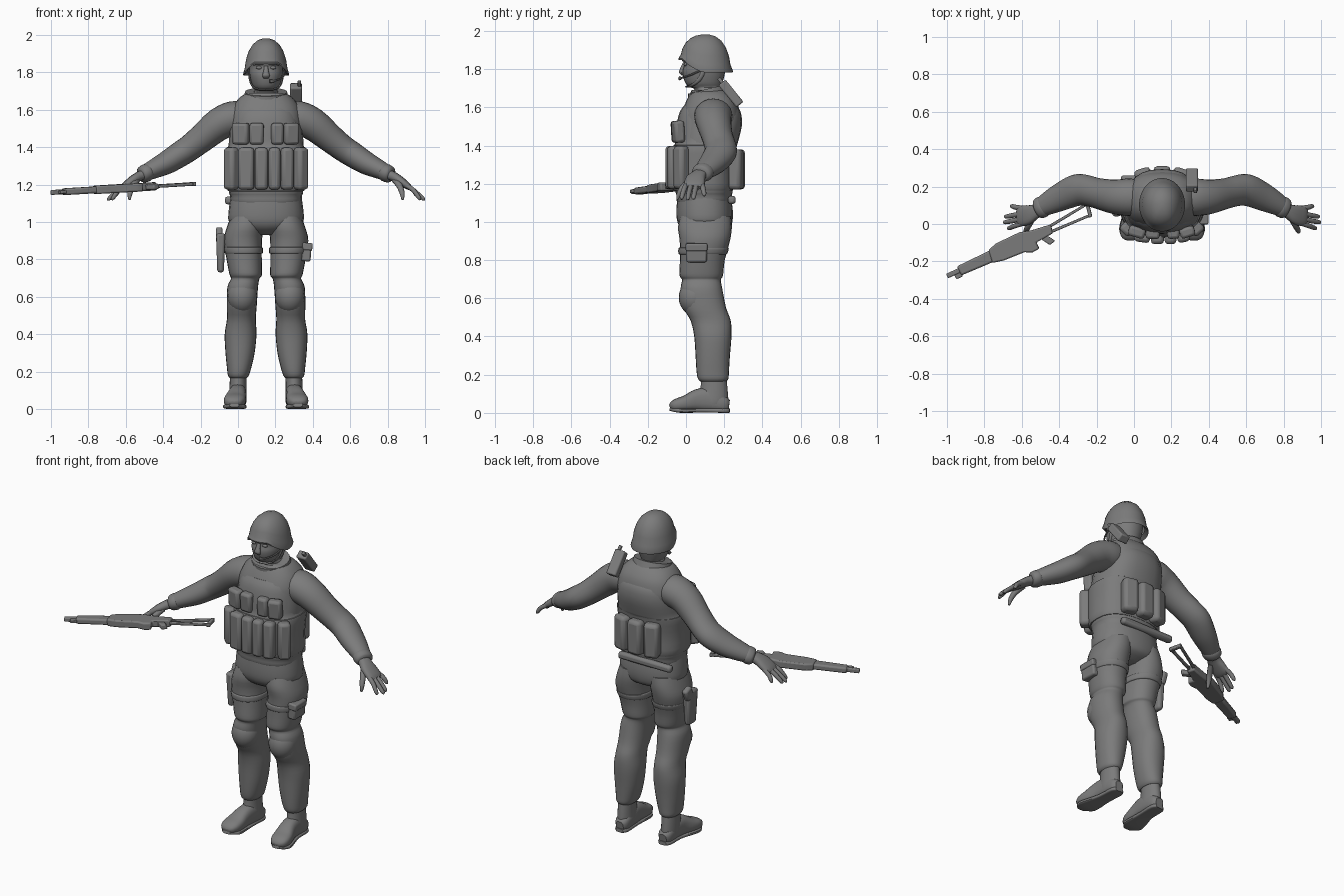
import bpy, bmesh, math
from mathutils import Vector, Matrix

CX = 0.15  # body centre line; parts use x measured from it
grey = bpy.data.materials.new("dull grey")
grey.diffuse_color = (0.2, 0.2, 0.2, 1)


def finish(name, bm, offset=CX, bevel=0, angle=40):
    bmesh.ops.translate(bm, verts=bm.verts, vec=(offset, 0, 0))
    bmesh.ops.recalc_face_normals(bm, faces=bm.faces)
    me = bpy.data.meshes.new(name)
    bm.to_mesh(me)
    bm.free()
    me.materials.append(grey)
    ob = bpy.data.objects.new(name, me)
    bpy.context.collection.objects.link(ob)
    if bevel:
        m = ob.modifiers.new("round", 'BEVEL')
        m.width, m.segments = bevel, 2
    bpy.ops.object.select_all(action='DESELECT')
    ob.select_set(True)
    bpy.context.view_layer.objects.active = ob
    bpy.ops.object.shade_smooth_by_angle(angle=math.radians(angle))
    return ob


def spline(rows, steps):
    """Smoothly interpolate rows of numbers."""
    out = []
    for i in range(len(rows) - 1):
        p = [rows[max(i - 1, 0)], rows[i], rows[i + 1], rows[min(i + 2, len(rows) - 1)]]
        for s in range(steps):
            t = s / steps
            out.append([0.5 * (2 * b + (c - a) * t + (2 * a - 5 * b + 4 * c - d) * t * t
                               + (3 * b - a - 3 * c + d) * t ** 3) for a, b, c, d in zip(*p)])
    return out + [list(rows[-1])]


def tube(name, rows, ref=None, n=24, power=2.0, steps=3, flip=1):
    """Loft rings (x, y, z, ra, rb); ref=None keeps the rings horizontal."""
    rows = spline(rows, steps)
    pts = [Vector((r[0] * flip, r[1], r[2])) for r in rows]
    bm, rings = bmesh.new(), []
    for i, r in enumerate(rows):
        a, b = Vector((1, 0, 0)), Vector((0, 1, 0))
        if ref:
            t = (pts[min(i + 1, len(pts) - 1)] - pts[max(i - 1, 0)]).normalized()
            a = Vector(ref)
            a = (a - t * a.dot(t)).normalized()
            b = t.cross(a)
        ring = []
        for k in range(n):
            w = 2 * math.pi * k / n
            c, s = math.cos(w), math.sin(w)
            c = math.copysign(abs(c) ** (2 / power), c)
            s = math.copysign(abs(s) ** (2 / power), s)
            ring.append(bm.verts.new(pts[i] + a * c * r[3] + b * s * r[4]))
        rings.append(ring)
    for p, q in zip(rings, rings[1:]):
        for k in range(n):
            bm.faces.new((p[k], p[(k + 1) % n], q[(k + 1) % n], q[k]))
    bm.faces.new(rings[0])
    bm.faces.new(rings[-1])
    return finish(name, bm)


def column(name, rows, flip=1, **kw):
    """Upright loft from (z, centre x, half width, front y, back y)."""
    return tube(name, [(x, (f + b) / 2, z, w, (b - f) / 2) for z, x, w, f, b in rows],
                flip=flip, **kw)


def box(name, pos, size, rot=(0, 0, 0), bevel=0.012, taper=1.0):
    bm = bmesh.new()
    bmesh.ops.create_cube(bm, size=1)
    for v in bm.verts:
        k = taper if v.co.z < 0 else 1
        v.co = Vector((v.co.x * size[0] * k, v.co.y * size[1] * k, v.co.z * size[2]))
    m = Matrix.Translation(pos)
    for ang, ax in zip(rot, 'XYZ'):
        m = m @ Matrix.Rotation(ang, 4, ax)
    bm.transform(m)
    return finish(name, bm, bevel=bevel)


def ball(name, pos, size, flip=1):
    bm = bmesh.new()
    bmesh.ops.create_uvsphere(bm, u_segments=20, v_segments=12, radius=1)
    bm.transform(Matrix.Translation((pos[0] * flip, pos[1], pos[2])) @ Matrix.Diagonal((*size, 1)))
    return finish(name, bm)


# torso: jacket, vest, trousers seat, collar
column("jacket", [(1.085, 0, .14, -.01, .2), (1.10, 0, .185, -.045, .235), (1.14, 0, .192, -.05, .24),
                  (1.18, 0, .2, -.055, .245), (1.4, 0, .2, -.05, .25), (1.52, 0, .195, -.035, .285),
                  (1.58, 0, .19, -.02, .28), (1.63, 0, .17, 0, .265), (1.67, 0, .135, .02, .235),
                  (1.69, 0, .1, .03, .21)], power=2.4)
column("vest", [(1.165, 0, .19, -.05, .235), (1.175, 0, .208, -.068, .25), (1.28, 0, .208, -.075, .25),
                (1.39, 0, .212, -.07, .265), (1.41, 0, .2, -.058, .27), (1.5, 0, .19, -.05, .292),
                (1.57, 0, .175, -.035, .288), (1.61, 0, .15, -.01, .265)], power=2.5)
column("trouser_seat", [(.93, 0, .07, .03, .16), (.96, 0, .15, -.02, .225), (1.0, 0, .198, -.045, .243),
                        (1.06, 0, .2, -.05, .245), (1.13, 0, .19, -.045, .235)], power=2.3)
tube("collar", [(0, .13, 1.6, .14, .12), (0, .118, 1.65, .122, .108), (0, .107, 1.695, .113, .1)], ref=(1, 0, 0))

# pouches wrapped round the vest
for i, (x, w, ang) in enumerate([(-.185, .07, -.75), (-.105, .085, -.15), (-.025, .07, 0),
                                 (.045, .062, 0), (.112, .066, .2), (.185, .07, .75)]):
    y = -.075 + (.05 if abs(x) > .15 else .01 * (abs(x) > .1))
    box(f"front_pouch_{i}", (x, y, 1.285), (w, .065, .225), rot=(0, 0, ang), bevel=.018)
for i, (x, w, ang) in enumerate([(-.135, .09, -.3), (-.05, .075, -.05), (.06, .065, .05), (.135, .08, .3)]):
    box(f"chest_pouch_{i}", (x, -.052 + .22 * abs(x) ** 1.5, 1.472), (w, .055, .115), rot=(.06, 0, ang), bevel=.015)
for i, x in enumerate((-.1, 0, .1)):
    box(f"back_pouch_{i}", (x, .272 - abs(x) * .12, 1.275), (.09, .075, .21), rot=(0, 0, -x * 3), bevel=.02)
box("belt_baton", (-.04, .24, 1.115), (.36, .04, .042), bevel=.014)

# shoulder radio
box("radio", (.16, .235, 1.672), (.065, .048, .15), rot=(.68, 0, 0), bevel=.008)
box("radio_knob", (.178, .185, 1.735), (.018, .018, .045), rot=(.68, 0, 0), bevel=.004)

# head and face
column("head", [(1.6, 0, .07, .05, .19), (1.69, 0, .066, .045, .185), (1.705, 0, .06, .02, .185),
                (1.725, 0, .072, -.002, .19), (1.76, 0, .083, -.015, .2), (1.79, 0, .089, -.018, .205),
                (1.815, 0, .09, -.012, .208), (1.835, 0, .091, -.012, .21), (1.86, 0, .092, -.02, .21),
                (1.91, 0, .08, .0, .2)], power=2.2)
tube("nose", [(0, -.008, 1.835, .01, .008), (0, -.018, 1.805, .014, .012), (0, -.024, 1.782, .02, .013),
              (0, -.014, 1.766, .012, .006)], n=12)
for s in (-1, 1):
    ball("eye", (.037, -.003, 1.825), (.017, .009, .009), s)
    tube("brow", [(.012, -.014, 1.846, .007, .006), (.04, -.014, 1.849, .009, .007), (.068, .006, 1.843, .006, .006)],
         ref=(0, 0, 1), n=8, flip=s)
    tube("chin_strap", [(.092, .1, 1.81, .012, .005), (.083, .07, 1.745, .01, .005), (.055, .025, 1.712, .01, .005),
                        (0, .004, 1.708, .01, .005)], ref=(0, 1, 0), n=8, flip=s)
tube("microphone_boom", [(.097, .09, 1.80, .005, .005), (.088, .03, 1.772, .005, .005),
                         (.05, -.02, 1.755, .005, .005), (.02, -.032, 1.752, .011, .009)], ref=(0, 0, 1), n=8)

# helmet: dome over a rim that rises at the brow
bm, rings, N = bmesh.new(), [], 36
for phi, rx, ry, up in [(6, .11, .128, 0), (20, .11, .128, 0), (36, .112, .128, 0), (52, .113, .129, 0),
                        (68, .114, .13, 0), (82, .115, .131, 0), (90, .123, .143, 0),
                        (90, .121, .141, -.008), (90, .1, .118, .012)]:
    ring = []
    for k in range(N):
        w = 2 * math.pi * k / N
        front = max(0, -math.sin(w))
        rim = 1.79 + .066 * min(1, front * 1.15) ** 1.6
        p = math.radians(phi)
        r = math.sin(p) ** .85
        ring.append(bm.verts.new((rx * r * math.cos(w), .103 + ry * r * math.sin(w),
                                  rim + (1.982 - rim) * math.cos(p) ** .9 + up)))
    rings.append(ring)
for p, q in zip(rings, rings[1:]):
    for k in range(N):
        bm.faces.new((p[k], p[(k + 1) % N], q[(k + 1) % N], q[k]))
bm.faces.new(rings[0])
finish("helmet", bm)

# limbs, built for both sides
for s, side in ((-1, "right"), (1, "left")):
    tube(side + "_sleeve", [(.1, .14, 1.56, .09, .075), (.17, .143, 1.555, .1, .092), (.25, .145, 1.523, .093, .087),
                            (.34, .163, 1.45, .082, .076), (.41, .18, 1.395, .083, .07), (.46, .18, 1.362, .085, .068),
                            (.53, .15, 1.318, .077, .062), (.59, .12, 1.288, .066, .053),
                            (.645, .09, 1.262, .052, .043), (.66, .083, 1.256, .044, .036)], ref=(0, 1, 0), flip=s)
    tube(side + "_cuff", [(.625, .1, 1.27, .05, .042), (.64, .092, 1.263, .058, .048), (.662, .08, 1.252, .054, .044),
                          (.672, .075, 1.248, .04, .032)], ref=(0, 1, 0), flip=s)
    tube(side + "_palm", [(.64, .085, 1.258, .036, .028), (.68, .066, 1.243, .04, .026), (.715, .05, 1.222, .052, .024),
                          (.755, .042, 1.193, .054, .019), (.772, .04, 1.18, .045, .012)],
         ref=(0, 1, 0), power=2.5, n=16, flip=s)
    for j, (y0, y1, x1, z1) in enumerate([(.085, .095, .81, 1.135), (.057, .04, .84, 1.118),
                                          (.03, .01, .845, 1.115), (.003, -.022, .825, 1.118)]):
        tube(f"{side}_finger_{j}", [(.745, y0, 1.198, .013, .013), (.785, .5 * y0 + .5 * y1, 1.172, .0135, .013),
                                    (x1 - .008, y1, z1 + .012, .0115, .011), (x1, y1, z1, .005, .005)],
             ref=(0, 1, 0), n=10, flip=s)
    tube(side + "_thumb", [(.69, .035, 1.225, .018, .018), (.715, -.01, 1.19, .017, .016),
                           (.728, -.036, 1.15, .013, .013), (.73, -.045, 1.118, .006, .006)],
         ref=(1, 0, 0), n=10, flip=s)
    column(side + "_trouser_leg", [(1.03, .1, .088, -.03, .235), (.97, .112, .098, -.042, .24), (.9, .124, .102, -.033, .23),
                                   (.8, .117, .094, -.032, .203), (.73, .11, .088, -.035, .195),
                                   (.71, .108, .084, -.03, .19), (.695, .112, .076, -.02, .182),
                                   (.65, .125, .082, -.028, .19), (.55, .13, .08, -.012, .21),
                                   (.48, .132, .077, .025, .235), (.4, .136, .085, .043, .238),
                                   (.3, .139, .078, .05, .23), (.22, .144, .065, .055, .225),
                                   (.18, .148, .056, .062, .222), (.165, .148, .045, .075, .21)], flip=s, power=2.2)
    ball(side + "_knee_pad", (.127, .045, .605), (.08, .083, .095), s)
    column(side + "_thigh_strap", [(.865, .121, .099, -.035, .218), (.86, .121, .104, -.04, .224),
                                   (.835, .119, .102, -.04, .217), (.83, .119, .096, -.034, .21)], flip=s, power=2.2)
    # boots
    column(side + "_boot_shaft", [(.2, .148, .044, .08, .21), (.12, .15, .045, .075, .218),
                                  (.06, .15, .046, .06, .222), (.03, .15, .04, .06, .218)], flip=s)
    tube(side + "_boot_foot", [(.148, .226, .04, .025, .026), (.148, .2, .045, .042, .042), (.15, .12, .068, .046, .062),
                               (.155, .06, .066, .048, .058), (.164, 0, .05, .057, .042), (.17, -.045, .042, .056, .034),
                               (.17, -.073, .034, .042, .024), (.17, -.085, .03, .022, .012)],
         ref=(1, 0, 0), power=2.6, flip=s)
    tube(side + "_boot_sole", [(.148, .229, .012, .025, .011), (.148, .2, .012, .043, .012), (.152, .1, .013, .044, .011),
                               (.164, 0, .012, .06, .012), (.17, -.045, .014, .058, .012),
                               (.17, -.085, .02, .025, .009)], ref=(1, 0, 0), power=4, flip=s)

# thigh gear
box("holster", (-.243, .09, .835), (.048, .1, .21), bevel=.014, taper=.75)
box("holster_grip", (-.25, .125, .93), (.036, .06, .075), rot=(-.4, 0, 0), bevel=.012)
box("thigh_pouch", (.216, .055, .837), (.05, .108, .095), rot=(0, .08, 0), bevel=.01)
box("thigh_pouch_flap", (.22, .055, .868), (.056, .114, .04), rot=(0, .08, 0), bevel=.008)

# rifle lying on its side: s runs muzzle to butt, t runs across, n is up
u = Vector((.75, .345, .045)).normalized()
v = Vector((-u.y, u.x, 0)).normalized()
G = Matrix((u, v, u.cross(v))).transposed().to_4x4()
G.translation = Vector((-.99, -.275, 1.158))


def slab(name, outline, thick, bevel=.006):
    bm = bmesh.new()
    f = bm.faces.new([bm.verts.new((a, b, -thick / 2)) for a, b in outline])
    top = bmesh.ops.extrude_face_region(bm, geom=[f])["geom"]
    bmesh.ops.translate(bm, verts=[e for e in top if isinstance(e, bmesh.types.BMVert)], vec=(0, 0, thick))
    bm.transform(G)
    return finish(name, bm, offset=0, bevel=bevel)


slab("rifle_muzzle", [(-.01, -.012), (.1, -.012), (.1, .014), (-.01, .014)], .026)
slab("rifle_front_sight", [(.03, -.036), (.065, -.036), (.075, 0), (.025, 0)], .018, .004)
slab("rifle_handguard", [(.06, -.028), (.25, -.034), (.26, .03), (.06, .026)], .036, .01)
slab("rifle_receiver", [(.24, -.036), (.3, -.05), (.42, -.056), (.46, -.075), (.5, -.072), (.5, -.035),
                        (.6, -.028), (.61, .02), (.5, .035), (.44, .052), (.3, .05), (.25, .034)], .044, .008)
slab("rifle_grip", [(.53, -.03), (.57, -.03), (.595, -.07), (.56, -.078)], .03)
slab("rifle_stock_upper", [(.59, .004), (.59, .02), (.83, .045), (.83, .031)], .018, .004)
slab("rifle_stock_lower", [(.59, -.024), (.59, -.008), (.82, -.016), (.82, -.03)], .018, .004)
slab("rifle_butt", [(.81, -.034), (.83, -.034), (.845, .046), (.825, .046)], .022, .004)
